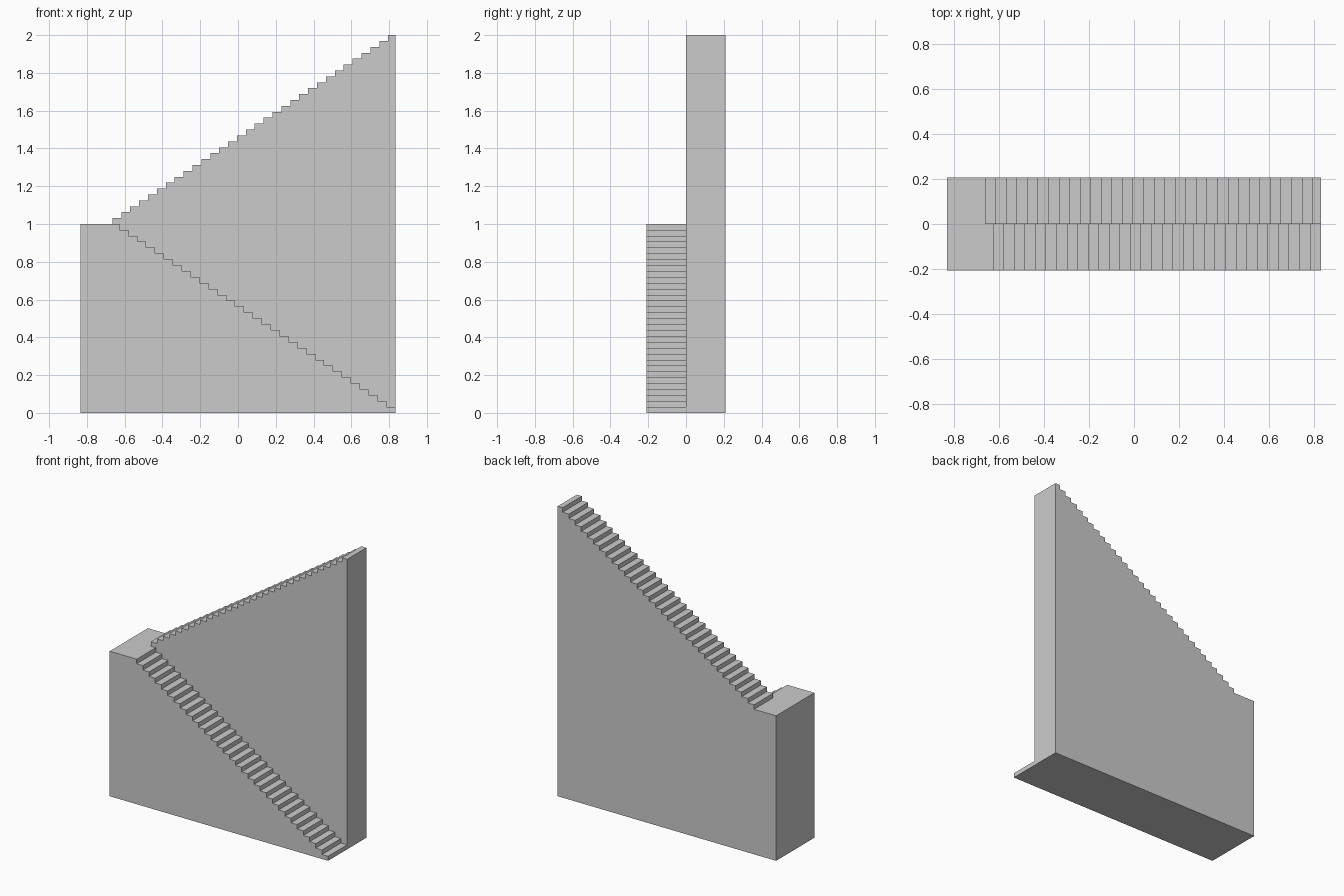
import bpy
import bmesh

cube = bpy.data.objects.get("Cube")
if cube:
    bpy.data.objects.remove(cube, do_unlink=True)

HALF = 0.833          # half the overall length
WIDTH = 0.208         # width of each flight
LANDING = -0.665      # inner edge of the landing
STEPS = 32
RISE = 1 / STEPS
RUN = 0.0471

# Plain grey for the whole structure
grey = bpy.data.materials.new("plain_grey")
grey.use_nodes = True
colour = (0.6, 0.6, 0.6, 1)
grey.diffuse_color = colour
grey.node_tree.nodes["Principled BSDF"].inputs["Base Color"].default_value = colour


def step_line(x, z, direction):
    """Stepped outline climbing from (x, z), riser first."""
    points = []
    for i in range(STEPS):
        tread_x = x + direction * i * RUN
        points += [(tread_x, z + i * RISE), (tread_x, z + (i + 1) * RISE)]
    return points


def extrude_profile(name, profile, y0, y1):
    """Solid slab made from an x-z outline between two y planes."""
    bm = bmesh.new()
    face = bm.faces.new([bm.verts.new((x, y0, z)) for x, z in profile])
    result = bmesh.ops.extrude_face_region(bm, geom=[face])
    verts = [v for v in result["geom"] if isinstance(v, bmesh.types.BMVert)]
    bmesh.ops.translate(bm, verts=verts, vec=(0, y1 - y0, 0))
    bmesh.ops.recalc_face_normals(bm, faces=bm.faces)
    mesh = bpy.data.meshes.new(name)
    bm.to_mesh(mesh)
    bm.free()
    mesh.materials.append(grey)
    obj = bpy.data.objects.new(name, mesh)
    bpy.context.collection.objects.link(obj)


# Lower flight climbs towards the landing, with its half of the landing
extrude_profile("lower_flight",
                [(-HALF, 0)] + step_line(HALF, 0, -1) + [(-HALF, 1)],
                -WIDTH, 0)

# Upper flight turns back and climbs the other way along the rear
extrude_profile("upper_flight",
                [(HALF, 0), (-HALF, 0), (-HALF, 1)]
                + step_line(LANDING, 1, 1) + [(HALF, 2)],
                0, WIDTH)
